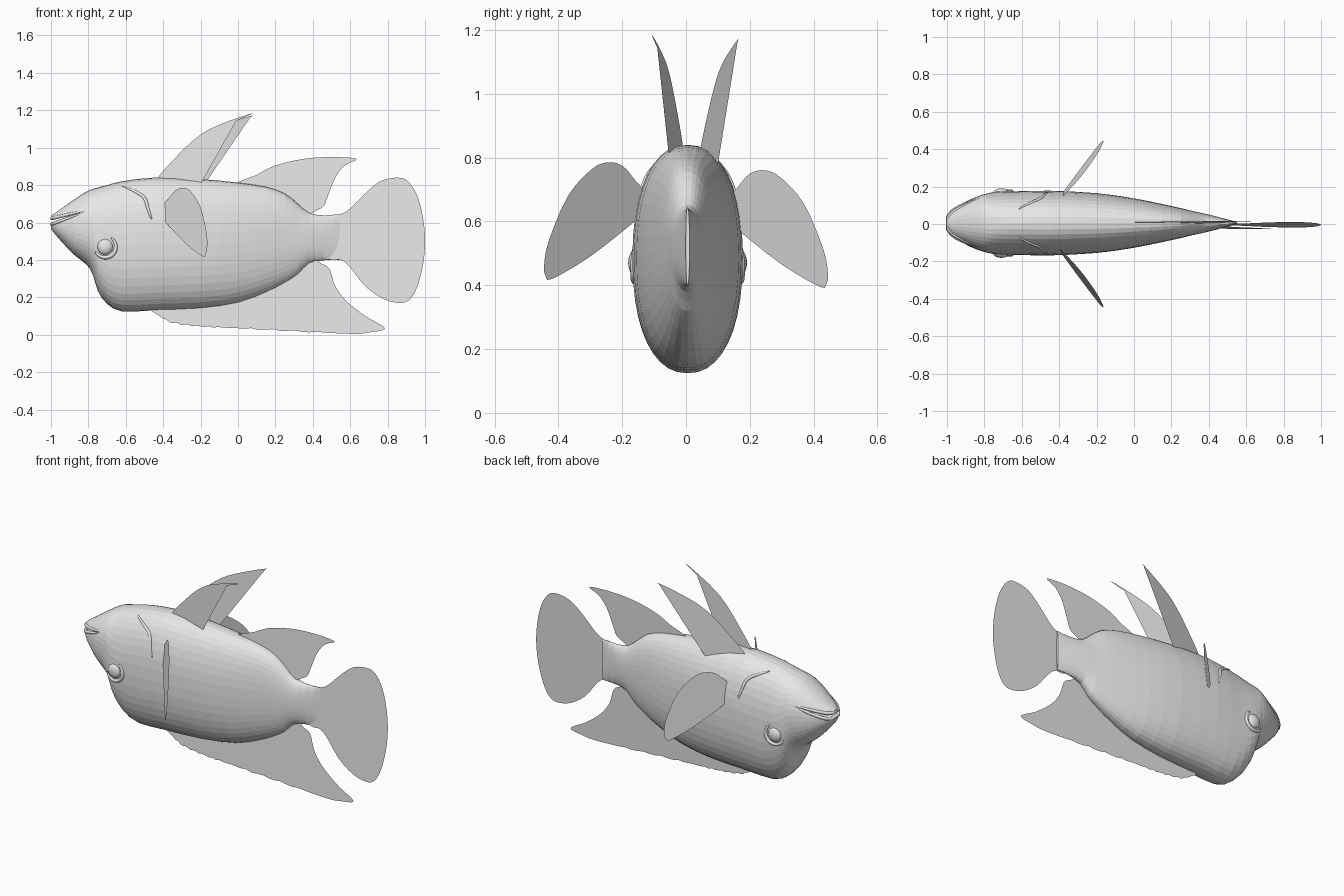
import bpy
import bmesh
import math
from mathutils import Vector

if "Cube" in bpy.data.objects:
    bpy.data.objects.remove(bpy.data.objects["Cube"])

grey = bpy.data.materials.new("pale_grey")
grey.use_nodes = True
grey.diffuse_color = (0.8, 0.8, 0.8, 1)
grey.node_tree.nodes["Principled BSDF"].inputs["Base Color"].default_value = (0.8, 0.8, 0.8, 1)


def add_mesh(name, bm):
    bmesh.ops.recalc_face_normals(bm, faces=bm.faces)
    mesh = bpy.data.meshes.new(name)
    bm.to_mesh(mesh)
    bm.free()
    mesh.materials.append(grey)
    obj = bpy.data.objects.new(name, mesh)
    bpy.context.scene.collection.objects.link(obj)
    return obj


def smooth(obj):
    bpy.ops.object.select_all(action='DESELECT')
    obj.select_set(True)
    bpy.context.view_layer.objects.active = obj
    bpy.ops.object.shade_smooth_by_angle(angle=math.radians(40))


def spline(points, steps, closed):
    """Catmull-Rom curve through points of any dimension."""
    n, out = len(points), []
    pts = [Vector(p) for p in points]
    get = (lambda i: pts[i % n]) if closed else (lambda i: pts[max(0, min(n - 1, i))])
    for i in range(n if closed else n - 1):
        a, b, c, d = (get(i + k) for k in (-1, 0, 1, 2))
        for s in range(steps):
            t = s / steps
            out.append(0.5 * (2 * b + (c - a) * t + (2 * a - 5 * b + 4 * c - d) * t ** 2
                              + (3 * b - a - 3 * c + d) * t ** 3))
    if not closed:
        out.append(pts[-1])
    return out


# Body stations: x, bottom, top, half width
STATIONS = spline([
    (-1.0, .565, .635, .03), (-.98, .54, .65, .06), (-.95, .505, .67, .085),
    (-.88, .43, .72, .125), (-.81, .375, .765, .152), (-.775, .32, .78, .16),
    (-.75, .235, .787, .166), (-.7, .165, .80, .17), (-.62, .125, .82, .17),
    (-.45, .13, .84, .173), (-.2, .14, .832, .16), (0, .17, .813, .132),
    (.15, .225, .79, .102), (.25, .275, .755, .08), (.32, .32, .70, .063),
    (.38, .38, .652, .05), (.46, .398, .638, .03), (.55, .40, .645, .006)], 2, False)
ROLL, POWER, SIDES, SHIFT = .043, 2 / 2.25, 40, .005


def body_y(x, z):
    """Half width of the body at a point on its side."""
    for a, b in zip(STATIONS, STATIONS[1:]):
        if a[0] <= x <= b[0]:
            s = a.lerp(b, (x - a[0]) / (b[0] - a[0]))
            h = min(1, abs(z - (s[1] + s[2]) / 2) / ((s[2] - s[1]) / 2))
            return s[3] * (1 - h ** (2 / POWER)) ** (POWER / 2)
    return 0


bm = bmesh.new()
rings = []
for x, low, high, half in STATIONS:
    ring = []
    for k in range(SIDES):
        a = math.tau * k / SIDES
        c, s = math.cos(a), math.sin(a)
        y = SHIFT + half * math.copysign(abs(c) ** POWER, c)
        z = (low + high) / 2 + (high - low) / 2 * math.copysign(abs(s) ** POWER, s)
        ring.append(bm.verts.new((x, y, z)))
    rings.append(ring)
for r, q in zip(rings, rings[1:]):
    for k in range(SIDES):
        j = (k + 1) % SIDES
        bm.faces.new((r[k], r[j], q[j], q[k]))
bm.faces.new(rings[0])
bm.faces.new(rings[-1])
body = add_mesh("body", bm)


# Mouth slit, cut as a wedge
def mouth_z(x):
    return .605 + .3 * (x + 1)


bm = bmesh.new()
wedge = [(-1.05, mouth_z(-1.05) - .016), (-1.05, mouth_z(-1.05) + .016), (-.82, mouth_z(-.82))]
sides = [[bm.verts.new((x, y, z)) for x, z in wedge] for y in (-.3, .3)]
for side in sides:
    bm.faces.new(side)
for k in range(3):
    j = (k + 1) % 3
    bm.faces.new((sides[0][k], sides[0][j], sides[1][j], sides[1][k]))
cutter = add_mesh("mouth_cutter", bm)
cutter.hide_render = True
cut = body.modifiers.new("mouth", 'BOOLEAN')
cut.operation, cut.object, cut.solver = 'DIFFERENCE', cutter, 'EXACT'
bpy.context.view_layer.objects.active = body
bpy.ops.object.modifier_apply(modifier="mouth")
bpy.data.objects.remove(cutter)


def tube(name, points, radius):
    """Tapered ridge along a path."""
    curve = bpy.data.curves.new(name, 'CURVE')
    curve.dimensions = '3D'
    curve.bevel_depth = radius
    curve.bevel_resolution = 2
    line = curve.splines.new('POLY')
    line.points.add(len(points) - 1)
    for i, (p, q) in enumerate(zip(line.points, points)):
        p.co = (*q, 1)
        p.radius = .15 + .85 * math.sin(math.pi * i / (len(points) - 1)) ** .5
    curve.materials.append(grey)
    obj = bpy.data.objects.new(name, curve)
    bpy.context.scene.collection.objects.link(obj)


# Lips wrapping round the snout
for name, lift in (("upper_lip", 1), ("lower_lip", -1)):
    path = []
    for i in range(9):
        x = -.83 - .165 * i / 8
        z = mouth_z(x) + lift * (.004 + .012 * i / 8)
        path.append((x, body_y(x, z) - .004, z))
    path = [(x, SHIFT - y, z) for x, y, z in path] + [(x, SHIFT + y, z) for x, y, z in reversed(path)]
    tube(name, path, .01)

# Eyes, eyelids and gill edges on both sides
GILL = spline([(-.62, .795), (-.55, .765), (-.5, .73), (-.48, .67), (-.46, .61)], 4, False)
for side, sign in (("left", 1), ("right", -1)):
    bm = bmesh.new()
    bmesh.ops.create_uvsphere(bm, u_segments=20, v_segments=12, radius=.042)
    for v in bm.verts:
        v.co = Vector((v.co.x - .71, SHIFT + sign * .163 + v.co.y * .55, v.co.z + .47))
    smooth(add_mesh(side + "_eye", bm))
    lid = []
    for i in range(21):
        a = math.radians(-160 + 220 * i / 20)
        x, z = -.71 + .057 * math.cos(a), .47 + .057 * math.sin(a)
        lid.append((x, SHIFT + sign * (body_y(x, z) - .001), z))
    tube(side + "_eyelid", lid, .011)
    tube(side + "_gill_edge", [(x, SHIFT + sign * (body_y(x, z) - .002), z) for x, z in GILL], .009)


# Fins are flat sheets: an outline placed in space by a rule
def fin(name, outline, place, steps=3):
    bm = bmesh.new()
    bm.faces.new([bm.verts.new(place(u, v)) for u, v in spline(outline, steps, True)])
    bmesh.ops.triangulate(bm, faces=bm.faces)
    return add_mesh(name, bm)


def middle(x, z):
    return (x, ROLL * (z - .6), z)


def scalloped(x, z):
    if -.4 < x < .45 and z < .1:
        z += .004 * math.sin(x * 110)
    return middle(x, z)


fin("tail_fin", [
    (.45, .60), (.5, .64), (.55, .645), (.6, .675), (.68, .755), (.76, .82), (.85, .84),
    (.91, .82), (.96, .74), (.99, .62), (1, .5), (.99, .38), (.96, .26), (.92, .19),
    (.87, .17), (.78, .19), (.68, .26), (.6, .36), (.55, .4), (.5, .4), (.45, .44)], middle)
fin("upper_fin", [
    (-.02, .79), (.1, .855), (.2, .905), (.35, .94), (.5, .95), (.635, .94), (.57, .905),
    (.52, .84), (.48, .74), (.46, .69), (.42, .665), (.36, .645), (.2, .7)], middle)
fin("lower_fin", [
    (-.47, .15), (-.42, .10), (-.35, .065), (-.2, .045), (0, .035), (.3, .02), (.6, .005),
    (.7, .012), (.785, .035), (.68, .1), (.58, .18), (.52, .26), (.49, .35), (.45, .378),
    (.38, .4), (.2, .3), (0, .22), (-.3, .18)], scalloped, 8)

CREST = [(-.43, .80), (-.42, .85), (-.35, .93), (-.25, 1.03), (-.15, 1.1), (0, 1.16), (.08, 1.183),
         (-.05, 1.125), (-.14, 1.07), (-.175, 1.0), (-.17, .92), (-.2, .84), (-.22, .77)]
fin("left_crest_fin", CREST, lambda x, z: (x, .045 + .235 * (x + .43), z - .012))
fin("right_crest_fin", CREST, lambda x, z: (x, -.01 - .19 * (x + .43), z))

PADDLE = [(.12, .68), (.16, .73), (.2, .775), (.25, .785), (.3, .76), (.37, .68), (.43, .54),
          (.445, .46), (.44, .43), (.42, .42), (.3, .49), (.16, .6), (.12, .63)]
for side, sign, drop in (("left", 1, .025), ("right", -1, 0)):
    fin(side + "_side_fin", PADDLE, lambda u, z: (
        -.41 + .84 * (u - .155) + .13 * (z - .45), sign * u, z - drop))
